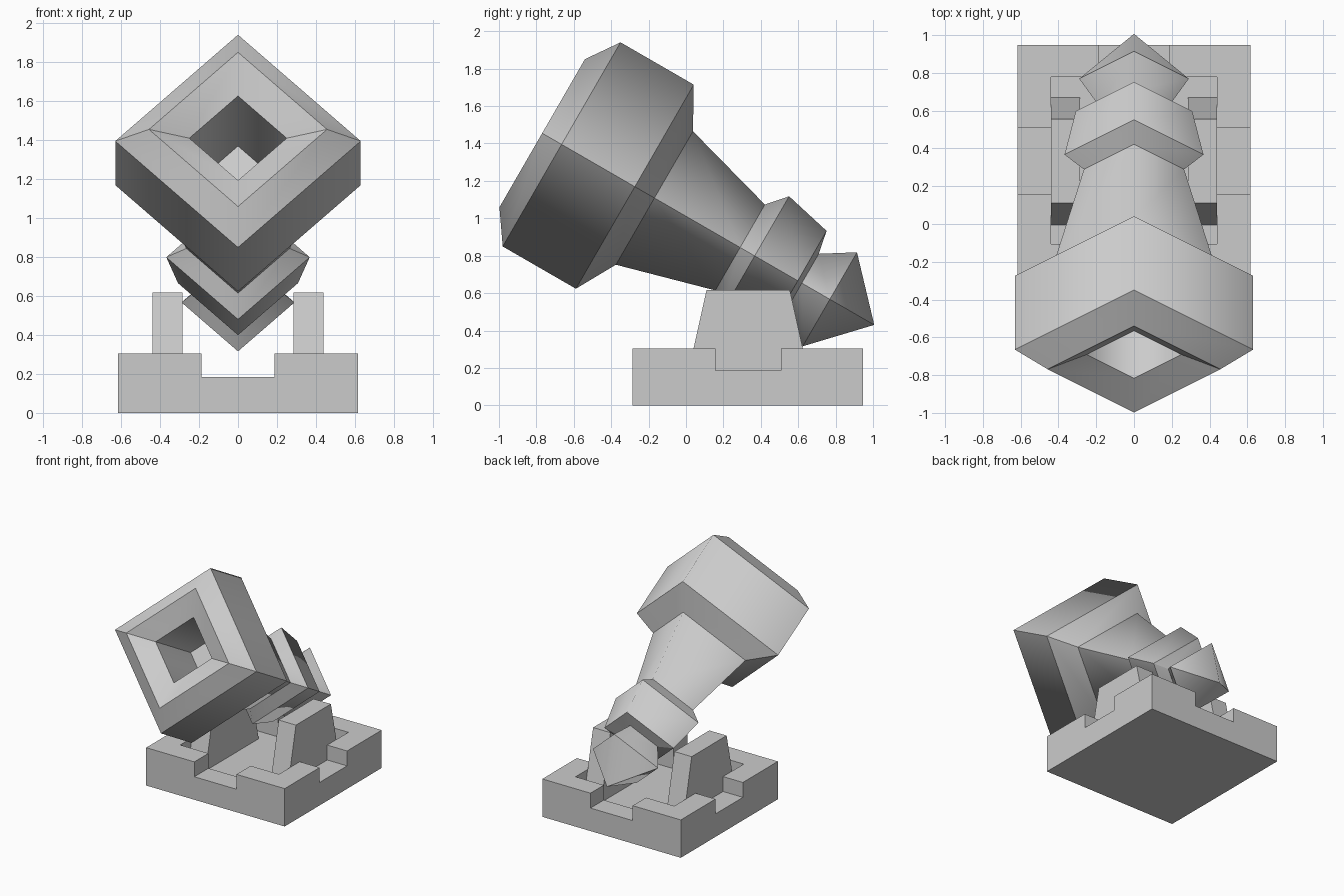
import bpy
import bmesh
import math
from mathutils import Vector

default = bpy.data.objects.get("Cube")
if default:
    bpy.data.objects.remove(default, do_unlink=True)

# Single stone grey
grey = bpy.data.materials.new("stone_grey")
grey.use_nodes = True
grey.diffuse_color = (0.6, 0.6, 0.6, 1)
grey.node_tree.nodes["Principled BSDF"].inputs["Base Color"].default_value = (0.6, 0.6, 0.6, 1)


def add_object(name, bm):
    bmesh.ops.recalc_face_normals(bm, faces=bm.faces)
    mesh = bpy.data.meshes.new(name)
    bm.to_mesh(mesh)
    bm.free()
    mesh.materials.append(grey)
    obj = bpy.data.objects.new(name, mesh)
    bpy.context.collection.objects.link(obj)
    return obj


def box(name, low, high):
    bm = bmesh.new()
    bmesh.ops.create_cube(bm, size=1)
    for v in bm.verts:
        v.co = [(a + b) / 2 + c * (b - a) for a, b, c in zip(low, high, v.co)]
    return add_object(name, bm)


def prism(name, profile, x0, x1):
    """Extrude a (y, z) outline along x."""
    bm = bmesh.new()
    face = bm.faces.new([bm.verts.new((x0, y, z)) for y, z in profile])
    ext = bmesh.ops.extrude_face_region(bm, geom=[face])
    moved = [g for g in ext["geom"] if isinstance(g, bmesh.types.BMVert)]
    bmesh.ops.translate(bm, verts=moved, vec=(x1 - x0, 0, 0))
    return add_object(name, bm)


# Square base with a sunken tray and a notch in the middle of each side
MID = 0.33
base = box("base", (-0.617, MID - 0.617, 0), (0.617, MID + 0.617, 0.305))
cutters = [
    box("tray_cutter", (-0.44, MID - 0.437, 0.1), (0.44, MID + 0.447, 0.6)),
    box("lengthwise_notch_cutter", (-0.188, -1, 0.185), (0.188, 2, 0.6)),
    box("crosswise_notch_cutter", (-1, 0.157, 0.185), (1, 0.507, 0.6)),
]
bpy.context.view_layer.objects.active = base
for cutter in cutters:
    cutter.hide_render = True
    mod = base.modifiers.new(cutter.name, "BOOLEAN")
    mod.operation = "DIFFERENCE"
    mod.solver = "EXACT"
    mod.object = cutter
    bpy.ops.object.modifier_apply(modifier=mod.name)
    bpy.data.objects.remove(cutter, do_unlink=True)

# Tapered support cheeks standing in the tray
cheek = [(-0.005, 0.1), (0.67, 0.1), (0.555, 0.617), (0.11, 0.617)]
for side, name in ((1, "left_support"), (-1, "right_support")):
    prism(name, cheek, side * 0.285, side * 0.439)

# Four-sided barrel: (distance along the axis, corner radius), bore to tip
PROFILE = [
    (0.484, 0), (0.484, 0.25), (-0.03, 0.25), (-0.12, 0.457), (0, 0.63),
    (0.452, 0.63), (0.573, 0.412), (1.102, 0.265), (1.192, 0.368),
    (1.458, 0.308), (1.483, 0.181), (1.656, 0.29), (1.93, 0),
]
TILT = math.radians(30)
origin = Vector((0, -0.665, 1.395))
axis = Vector((0, math.cos(TILT), -math.sin(TILT)))
up = Vector((0, math.sin(TILT), math.cos(TILT)))
side = Vector((1, 0, 0))

bm = bmesh.new()
rings = []
for t, r in PROFILE:
    centre = origin + axis * t
    if r == 0:
        rings.append([bm.verts.new(centre)] * 4)
    else:
        rings.append([bm.verts.new(centre + d * r) for d in (up, side, -up, -side)])
for a, b in zip(rings, rings[1:]):
    for i in range(4):
        j = (i + 1) % 4
        corners = list(dict.fromkeys((a[i], a[j], b[j], b[i])))
        bm.faces.new(corners).smooth = True
# Only the top and bottom ridges are shaded soft
for e in bm.edges:
    lengthwise = abs((e.verts[0].co - e.verts[1].co).normalized().dot(axis)) > 0.01
    on_ridge = all(abs(v.co.x) < 1e-4 for v in e.verts)
    e.smooth = lengthwise and on_ridge
add_object("barrel", bm)
